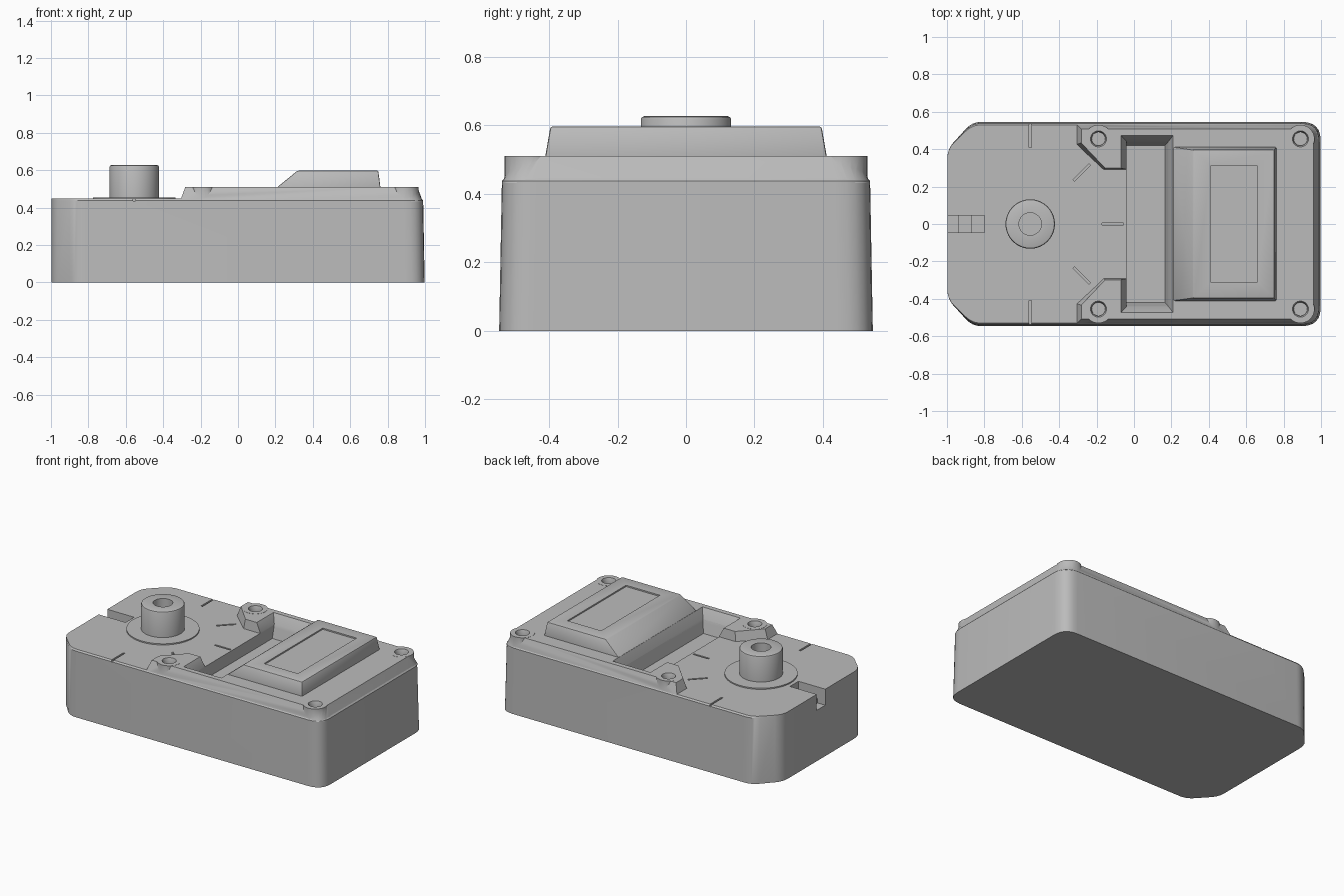
import bpy
import bmesh
from math import cos, sin, pi, radians
from mathutils import Vector, Matrix

cube = bpy.data.objects.get("Cube")
if cube:
    bpy.data.objects.remove(cube, do_unlink=True)

grey = bpy.data.materials.new("light_grey")
grey.use_nodes = True
grey.diffuse_color = (0.5, 0.5, 0.5, 1)
grey.node_tree.nodes["Principled BSDF"].inputs["Base Color"].default_value = (0.5, 0.5, 0.5, 1)


def add_loft(bm, loops):
    """Closed solid through (outline, z) loops with equal point counts."""
    rings = [[bm.verts.new((x, y, z)) for x, y in pts] for pts, z in loops]
    n = len(rings[0])
    for a, b in zip(rings, rings[1:]):
        for i in range(n):
            j = (i + 1) % n
            bm.faces.new((a[i], a[j], b[j], b[i]))
    bm.faces.new(rings[0][::-1])
    bm.faces.new(rings[-1])


def finish(name, bm):
    bmesh.ops.recalc_face_normals(bm, faces=bm.faces)
    mesh = bpy.data.meshes.new(name)
    bm.to_mesh(mesh)
    bm.free()
    mesh.materials.append(grey)
    ob = bpy.data.objects.new(name, mesh)
    bpy.context.collection.objects.link(ob)
    return ob


def loft(name, *loops):
    bm = bmesh.new()
    add_loft(bm, loops)
    return finish(name, bm)


def rect(x0, x1, y):
    return [(x0, -y), (x1, -y), (x1, y), (x0, y)]


def circle(cx, cy, r, n=32):
    return [(cx + r * cos(2 * pi * i / n), cy + r * sin(2 * pi * i / n)) for i in range(n)]


def rounded(points, seg=6):
    """Outline from (x, y, cut) corners, each softened over its cut length."""
    out = []
    for i, (x, y, cut) in enumerate(points):
        p = Vector((x, y))
        if cut == 0:
            out.append((x, y))
            continue
        a = p + (Vector(points[i - 1][:2]) - p).normalized() * cut
        b = p + (Vector(points[(i + 1) % len(points)][:2]) - p).normalized() * cut
        for k in range(seg + 1):
            t = k / seg
            q = a * (1 - t) ** 2 + p * 2 * t * (1 - t) + b * t * t
            out.append((q.x, q.y))
    return out


def mirror_half(half):
    """Complete a +y half outline with its -y reflection."""
    return half + [(x, -y, c) for x, y, c in reversed(half)]


def use(ob, kind, **settings):
    mod = ob.modifiers.new(kind.lower(), kind)
    for key, value in settings.items():
        setattr(mod, key, value)
    bpy.context.view_layer.objects.active = ob
    bpy.ops.object.modifier_apply(modifier=mod.name)


def combine(ob, other, operation, keep=False):
    use(ob, "BOOLEAN", object=other, operation=operation, solver="EXACT")
    if not keep:
        bpy.data.objects.remove(other, do_unlink=True)


def smooth(ob, angle=30):
    bpy.ops.object.select_all(action="DESELECT")
    ob.select_set(True)
    bpy.context.view_layer.objects.active = ob
    bpy.ops.object.shade_smooth_by_angle(angle=radians(angle))


# Main housing: clipped corners at one end, rounded at the other
def shell(d):
    return rounded(mirror_half([(0.99 + d, 0.538 + d, 0.1), (-0.865, 0.538 + d, 0.05),
                                (-0.998, 0.4, 0.05)]))


body = loft("housing", (shell(0.008), 0), (shell(0.0), 0.437), (shell(-0.008), 0.447))

# Raised deck with two wings that flank the dial plate
def deck_outline(edge, wing):
    return rounded(mirror_half([
        (-0.04, 0.29 + wing * 0.3, 0), (-0.165 + wing * 0.4, 0.29 + wing * 0.3, 0),
        (-0.31 + wing, 0.425 + wing * 0.3, 0), (-0.31 + wing, 0.538 - edge, 0),
        (0.989 - edge, 0.538 - edge, 0.09)][::-1]))


deck = loft("raised_deck", (deck_outline(0.001, 0), 0.432), (deck_outline(0.03, 0.028), 0.51))

# Screw bosses standing through the deck's sloping rim
screws = [(x, y) for x in (-0.19, 0.89) for y in (-0.455, 0.455)]
bm = bmesh.new()
for x, y in screws:
    add_loft(bm, [(circle(x, y, 0.075), 0.435), (circle(x, y, 0.075), 0.511)])
combine(deck, finish("bosses", bm), "UNION")

bm = bmesh.new()
for x, y in screws:
    add_loft(bm, [(circle(x, y, 0.036), 0.462), (circle(x, y, 0.036), 0.49),
                  (circle(x, y, 0.046), 0.52)])
combine(deck, finish("screw_holes", bm), "DIFFERENCE")

# Wide slot across the middle
slot = loft("slot_cutter", (rect(-0.04, 0.165, 0.42), 0.365), (rect(-0.041, 0.185, 0.442), 0.452),
            (rect(-0.075, 0.214, 0.48), 0.52))
slot.hide_render = True
combine(body, slot, "DIFFERENCE", keep=True)
combine(deck, slot, "DIFFERENCE")

# Cable notch at the end of the housing
combine(body, loft("notch_cutter", (rect(-1.05, -0.8, 0.045), 0.34),
                   (rect(-1.05, -0.8, 0.045), 0.5)), "DIFFERENCE")
loft("notch_bar", (rect(-0.94, -0.87, 0.046), 0.33), (rect(-0.94, -0.87, 0.046), 0.37))

# Engraved dial marks
hub_x = -0.555
bm = bmesh.new()
for angle, r0, r1 in ((0, 0.385, 0.5), (45, 0.33, 0.45), (-45, 0.33, 0.45),
                      (90, 0.41, 0.56), (-90, 0.41, 0.56)):
    start = len(bm.verts)
    add_loft(bm, [(rect(r0, r1, 0.006), 0.435), (rect(r0, r1, 0.006), 0.46)])
    bm.verts.ensure_lookup_table()
    bmesh.ops.transform(bm, verts=bm.verts[start:], matrix=Matrix.Translation((hub_x, 0, 0))
                        @ Matrix.Rotation(radians(angle), 4, "Z"))
combine(body, finish("mark_cutter", bm), "DIFFERENCE")

# Dial washer and hollow knob
washer = loft("dial_washer", (circle(hub_x, 0, 0.221, 64), 0.44), (circle(hub_x, 0, 0.221, 64), 0.455))
knob = loft("dial_knob", *[(circle(hub_x, 0, r, 64), z) for r, z in
                           ((0.132, 0.445), (0.132, 0.617), (0.129, 0.624), (0.122, 0.627),
                            (0.06, 0.627), (0.06, 0.52))])

# Screen block with a sloping face and shallow window recess
block = loft("screen_block", (rect(0.205, 0.762, 0.412), 0.505), (rect(0.318, 0.75, 0.396), 0.597))
use(block, "BEVEL", width=0.006, segments=2, limit_method="ANGLE")
combine(block, loft("window_cutter", (rect(0.41, 0.66, 0.31), 0.588),
                    (rect(0.41, 0.66, 0.31), 0.65)), "DIFFERENCE")

for part in (body, deck, washer, knob, block):
    smooth(part)
